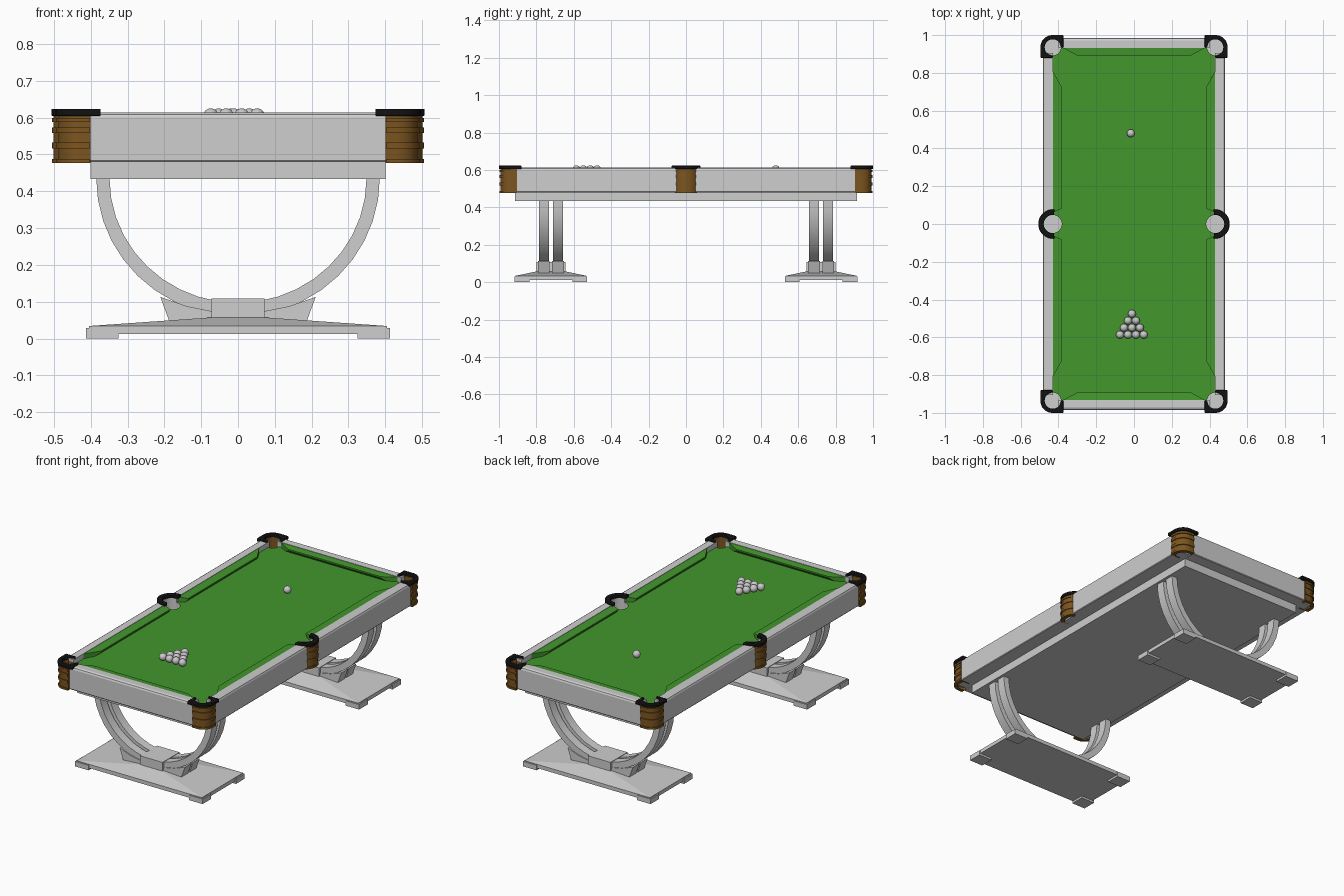
import bpy, bmesh, math
from mathutils import Vector

if "Cube" in bpy.data.objects:
    bpy.data.objects.remove(bpy.data.objects["Cube"])


def material(name, rgb):
    m = bpy.data.materials.new(name)
    m.diffuse_color = (*rgb, 1)
    m.use_nodes = True
    m.node_tree.nodes["Principled BSDF"].inputs["Base Color"].default_value = m.diffuse_color
    return m


GREY = material("light_grey", (0.62, 0.62, 0.62))
GREEN = material("green_cloth", (0.056, 0.31, 0.026))
BROWN = material("brown_metal", (0.20, 0.09, 0.014))
BLACK = material("black_cap", (0.006, 0.006, 0.006))
BALL = material("ball_grey", (0.60, 0.58, 0.60))


def finish(name, bm, mats, smooth=False):
    bmesh.ops.recalc_face_normals(bm, faces=bm.faces)
    me = bpy.data.meshes.new(name)
    bm.to_mesh(me)
    bm.free()
    for m in mats:
        me.materials.append(m)
    ob = bpy.data.objects.new(name, me)
    bpy.context.collection.objects.link(ob)
    if smooth:
        bpy.ops.object.select_all(action='DESELECT')
        ob.select_set(True)
        bpy.context.view_layer.objects.active = ob
        bpy.ops.object.shade_smooth_by_angle(angle=math.radians(35))
    return ob


def loft(name, a, b, mats, smooth=False):
    """Solid between two matching closed loops of 3D points."""
    bm = bmesh.new()
    va = [bm.verts.new(p) for p in a]
    vb = [bm.verts.new(p) for p in b]
    bm.faces.new(va)
    bm.faces.new(vb[::-1])
    n = len(va)
    for i in range(n):
        j = (i + 1) % n
        bm.faces.new((va[i], va[j], vb[j], vb[i]))
    return finish(name, bm, mats, smooth)


def prism_z(name, pts, z0, z1, mat, smooth=False):
    return loft(name, [(x, y, z0) for x, y in pts], [(x, y, z1) for x, y in pts], [mat], smooth)


def prism_y(name, pts, y0, y1, mat, smooth=False):
    return loft(name, [(x, y0, z) for x, z in pts], [(x, y1, z) for x, z in pts], [mat], smooth)


def box(name, x0, x1, y0, y1, z0, z1, mat=GREY):
    return prism_z(name, [(x0, y0), (x1, y0), (x1, y1), (x0, y1)], z0, z1, mat)


def arc(cx, cy, rx, ry, a0, a1, n):
    out = []
    for i in range(n + 1):
        t = math.radians(a0 + (a1 - a0) * i / n)
        out.append((cx + rx * math.cos(t), cy + ry * math.sin(t)))
    return out


def bevel(ob, w):
    m = ob.modifiers.new("soft_edge", 'BEVEL')
    m.width = w
    m.segments = 2
    m.limit_method = 'ANGLE'
    m.angle_limit = math.radians(50)


HX, HY, HR, SR = 0.43, 0.935, 0.043, 0.048   # pocket centres and radii
SIDES = [(sx, sy) for sx in (1, -1) for sy in (1, -1)]

# bed with pocket notches: cloth on the top face only
quad = arc(HX, 0, SR, SR, 180, 90, 8) + arc(HX, HY, HR, HR, 270, 180, 8)
outline = quad + [(-x, y) for x, y in quad[::-1]][:-1]
outline += [(-x, -y) for x, y in quad] + [(x, -y) for x, y in quad[::-1]][:-1]
bed = prism_z("bed", outline, 0.50, 0.583, GREY)
bed.data.materials.append(GREEN)
for p in bed.data.polygons:
    if p.normal.z > 0.5:
        p.material_index = 1
box("bed_underside", -0.465, 0.465, -0.96, 0.96, 0.481, 0.50)
box("under_frame", -0.40, 0.40, -0.915, 0.915, 0.433, 0.481)

# rails: one profile (distance outward, height)
RAIL = [(0, 0.48), (0.050, 0.48), (0.053, 0.484), (0.053, 0.600),
        (0.049, 0.609), (0.040, 0.614), (0, 0.613)]
for sx, sy in SIDES:
    loft("side_rail", [(sx * (HX + d), sy * 0.050, z) for d, z in RAIL],
         [(sx * (HX + d), sy * 0.905, z) for d, z in RAIL], [GREY])
for s in (1, -1):
    loft("end_rail", [(-0.40, s * (0.932 + d), z) for d, z in RAIL],
         [(0.40, s * (0.932 + d), z) for d, z in RAIL], [GREY])

# cushions: undercut nose, slanted ends (inward distance, height, taper 0..1)
CUSHION = [(0, 0.611, 0), (0.05, 0.607, 1), (0.05, 0.599, 1), (0.034, 0.583, 0.7), (0, 0.583, 0)]
for sx, sy in SIDES:
    loft("side_cushion", [(sx * (HX - d), sy * (0.062 + 0.02 * t), z) for d, z, t in CUSHION],
         [(sx * (HX - d), sy * (0.81 - 0.09 * t), z) for d, z, t in CUSHION], [GREEN])
for s in (1, -1):
    loft("end_cushion", [(-0.38 + 0.08 * t, s * (0.934 - 0.85 * d), z) for d, z, t in CUSHION],
         [(0.38 - 0.08 * t, s * (0.934 - 0.85 * d), z) for d, z, t in CUSHION], [GREEN])


def corner(ox, oy, r, ex, ey, a):
    """L-shaped corner with a round outside and the pocket hole inside."""
    pts = [(ex, oy)] + [(x, y) for x, y in arc(ox - r, oy - r, r, r, 90, 0, 8)] + [(ox, ey)]
    if a > 60:
        pts.append((HX, ey))
    pts += arc(HX, HY, HR, HR, 45 - a, 45 + a, 18)
    if a > 60 and a > 100:
        pts.append((ex, HY))
    return pts


BANDS = [(0.476, 0.487), (0.516, 0.532), (0.558, 0.573), (0.588, 0.599)]
# corner pockets
for sx, sy in SIDES:
    def flip(pts):
        return [(sx * x, sy * y) for x, y in pts]
    prism_z("corner_casting", flip(corner(0.488, 0.993, 0.06, 0.40, 0.903, 89)),
            0.48, 0.606, BROWN, True)
    for z0, z1 in BANDS:
        prism_z("corner_band", flip(corner(0.493, 0.998, 0.063, 0.402, 0.905, 88)),
                z0, z1, BROWN, True)
    cap = prism_z("corner_cap", flip(corner(0.495, 1.0, 0.062, 0.373, 0.88, 135)),
                  0.604, 0.624, BLACK, True)
    bevel(cap, 0.004)
    prism_z("corner_pocket_floor", arc(sx * HX, sy * HY, 0.046, 0.046, 0, 345, 23), 0.49, 0.503, GREY)


def half_ring(s, r0, r1, a):
    pts = arc(HX, 0, r1, r1, -a, a, 20) + arc(HX, 0, r0, r0, a, -a, 20)
    return [(s * x, y) for x, y in pts]


# side pockets
for s in (1, -1):
    prism_z("side_liner", half_ring(s, SR, 0.053, 90), 0.485, 0.605, GREY, True)
    prism_z("side_casting", half_ring(s, 0.053, 0.071, 55), 0.476, 0.606, BROWN, True)
    for z0, z1 in BANDS:
        prism_z("side_band", half_ring(s, 0.054, 0.075, 53), z0, z1, BROWN, True)
    cap = prism_z("side_cap", half_ring(s, SR, 0.077, 97), 0.604, 0.624, BLACK, True)
    bevel(cap, 0.004)
    prism_z("side_pocket_floor", arc(s * HX, 0, 0.050, 0.050, 0, 345, 23), 0.49, 0.503, GREY)

# pedestals
for s in (1, -1):
    c = s * 0.722
    # twin curved legs with gussets below
    for off in (-0.0375, 0.0375):
        y = c + off
        leg = arc(0, 0.435, 0.385, 0.375, 180, 360, 20) + arc(0, 0.435, 0.349, 0.338, 360, 180, 20)
        prism_y("curved_leg", leg, y - 0.026, y + 0.026, GREY, True)
        for sx in (1, -1):
            g = [(0.06, 0.05), (0.185, 0.042), (0.211, 0.113), (0.14, 0.088), (0.06, 0.072)]
            prism_y("leg_gusset", [(sx * x, z) for x, z in g], y - 0.031, y + 0.031, GREY)
    box("centre_block", -0.072, 0.072, c - 0.078, c + 0.078, 0.05, 0.108)
    # base plate with a shallow peaked top
    box("base_plate", -0.405, 0.405, c - 0.19, c + 0.19, 0.012, 0.034)
    low = [(x * 0.405, c + y * 0.19, 0.034) for x, y in ((-1, -1), (1, -1), (1, 1), (-1, 1))]
    high = [(x * 0.075, c + y * 0.08, 0.057) for x, y in ((-1, -1), (1, -1), (1, 1), (-1, 1))]
    loft("base_top", low, high, [GREY])
    for sx in (1, -1):
        for sy in (1, -1):
            x, y = sx * 0.3685, c + sy * 0.154
            box("base_foot", x - 0.044, x + 0.044, y - 0.040, y + 0.040, 0, 0.029)

# balls: cue ball and a four-row rack
spots = [(-0.017, 0.48)]
for row in range(4):
    for k in range(row + 1):
        spots.append((-0.011 + (k - row / 2) * 0.042, -0.475 - row * 0.037))
for x, y in spots:
    bm = bmesh.new()
    bmesh.ops.create_uvsphere(bm, u_segments=20, v_segments=12, radius=0.021)
    bmesh.ops.translate(bm, verts=bm.verts, vec=Vector((x, y, 0.604)))
    finish("ball", bm, [BALL], True)
